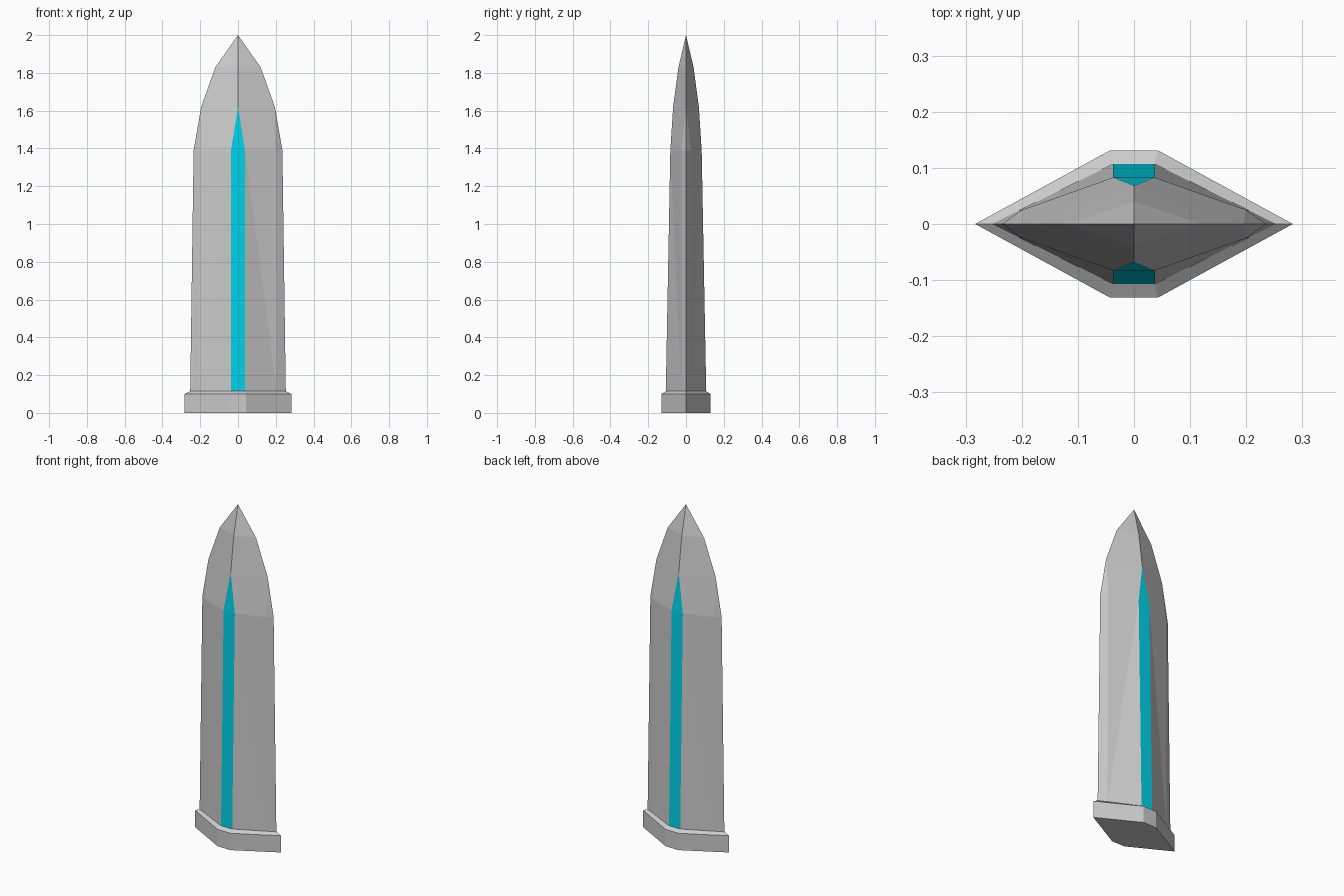
import bpy

if "Cube" in bpy.data.objects:
    bpy.data.objects.remove(bpy.data.objects["Cube"])


def add_mesh(name, points, faces, color=None):
    """Mesh from named points; faces list point keys counter-clockwise."""
    keys = list(points)
    mesh = bpy.data.meshes.new(name)
    mesh.from_pydata(list(points.values()), [],
                     [[keys.index(k) for k in f] for f in faces])
    obj = bpy.data.objects.new(name, mesh)
    bpy.context.collection.objects.link(obj)
    if color:
        mat = bpy.data.materials.new(name + "_colour")
        mat.diffuse_color = color
        mat.use_nodes = True
        mat.node_tree.nodes["Principled BSDF"].inputs["Base Color"].default_value = mat.diffuse_color
        mesh.materials.append(mat)
    return obj


def mirror_quarter(obj):
    mod = obj.modifiers.new("mirror", "MIRROR")
    mod.use_axis = (True, True, False)
    mod.merge_threshold = 0.0005


# Levels of the blade: base, shoulder, end of the inlay, near tip, tip
Z0, Z1, Z2, Z3, Z4 = 0.115, 1.39, 1.62, 1.83, 2.0

# Blade: front right quarter (e = cutting edge, b = edge bevel,
# s = side of the inlay, r = centre ridge), mirrored to all sides
blade_points = {
    "e0": (0.253, 0, Z0), "b0": (0.205, -0.024, Z0), "s0": (0.037, -0.107, Z0),
    "e1": (0.235, 0, Z1), "b1": (0.2, -0.025, Z1), "s1": (0.037, -0.083, Z1),
    "e2": (0.195, 0, Z2), "r2": (0, -0.068, Z2),
    "e3": (0.12, 0, Z3), "r3": (0, -0.04, Z3),
    "t": (0, 0, Z4),
}
blade = add_mesh("blade", blade_points, [
    ("b0", "e0", "e1", "b1"),
    ("s0", "b0", "s1"), ("b0", "b1", "s1"),
    ("b1", "e1", "e2"), ("s1", "b1", "e2", "r2"),
    ("r2", "e2", "e3", "r3"), ("r3", "e3", "t"),
])
mirror_quarter(blade)

# Coloured inlay strip running up both flat sides
inlay_points = {k: blade_points[k] for k in ("s0", "s1", "r2")}
inlay_points["c0"] = (0, -0.107, Z0)
inlay_points["c1"] = (0, -0.083, Z1)
inlay = add_mesh("inlay_strip", inlay_points,
                 [("c0", "s0", "s1", "c1"), ("c1", "s1", "r2")],
                 (0.0, 0.65, 0.82, 1))
mirror_quarter(inlay)


# Collar: stacked six-sided outlines with a chamfered top
def outline(w, d, flat, z):
    return [(w, 0, z), (flat, d, z), (-flat, d, z),
            (-w, 0, z), (-flat, -d, z), (flat, -d, z)]


rings = (outline(0.283, 0.131, 0.043, 0) + outline(0.283, 0.131, 0.043, 0.1)
         + outline(0.253, 0.107, 0.037, Z0))
collar_faces = [tuple(range(5, -1, -1)), tuple(range(12, 18))]
for level in (0, 6):
    for i in range(6):
        j = (i + 1) % 6
        collar_faces.append((level + i, level + j, level + j + 6, level + i + 6))
add_mesh("collar", dict(enumerate(rings)), collar_faces)
